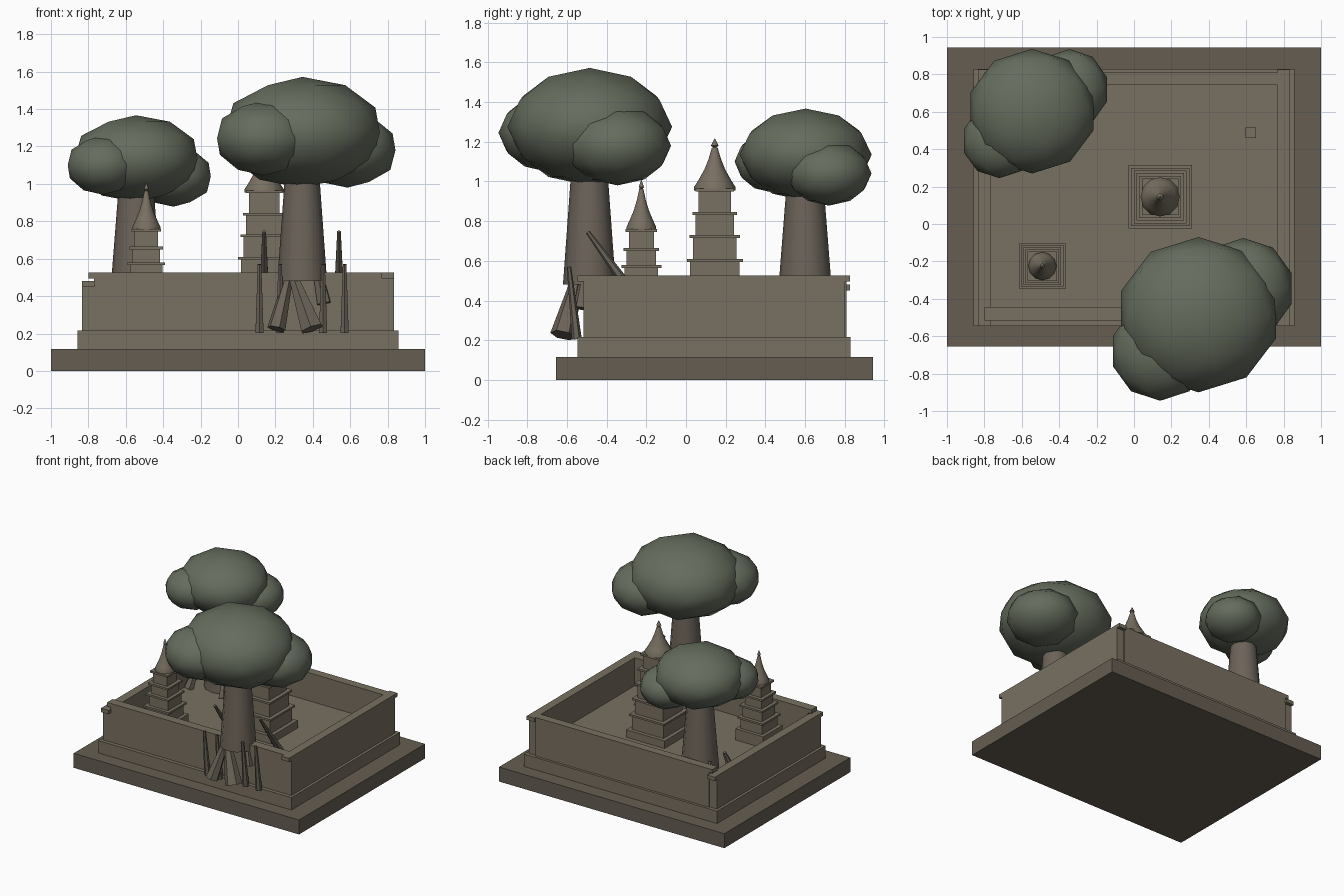
import bpy, math
from mathutils import Vector

if "Cube" in bpy.data.objects:
    bpy.data.objects.remove(bpy.data.objects["Cube"])


def material(name, rgb):
    m = bpy.data.materials.new(name)
    m.diffuse_color = (*rgb, 1)
    m.use_nodes = True
    m.node_tree.nodes["Principled BSDF"].inputs["Base Color"].default_value = m.diffuse_color
    return m


STONE = material("stone", (0.19, 0.16, 0.12))
EARTH = material("earth", (0.13, 0.11, 0.085))
BARK = material("bark", (0.15, 0.125, 0.10))
LEAF = material("leaf", (0.13, 0.15, 0.11))
FLOOR = 0.30


def finish(name, mat, smooth=None):
    ob = bpy.context.object
    ob.name = name
    ob.data.materials.append(mat)
    if smooth:
        bpy.ops.object.shade_smooth_by_angle(angle=math.radians(smooth))
    return ob


def box(name, x, y, z, mat=STONE):
    bpy.ops.mesh.primitive_cube_add(size=1, location=[sum(r) / 2 for r in (x, y, z)])
    ob = finish(name, mat)
    ob.scale = [r[1] - r[0] for r in (x, y, z)]


def taper(name, a, b, r1, r2, sides=6, mat=BARK):
    a, b = Vector(a), Vector(b)
    bpy.ops.mesh.primitive_cone_add(vertices=sides, radius1=r1, radius2=r2,
                                    depth=(b - a).length, location=(a + b) / 2)
    ob = finish(name, mat, 40 if sides > 6 else None)
    ob.rotation_euler = (b - a).to_track_quat('Z', 'Y').to_euler()


def blob(name, centre, radii):
    bpy.ops.mesh.primitive_ico_sphere_add(subdivisions=2, radius=1, location=centre)
    finish(name, LEAF, 60).scale = radii


def lathe(name, cx, cy, profile, sides=12):
    verts, faces = [], []
    for r, z in profile:
        for i in range(sides):
            a = 2 * math.pi * i / sides
            verts.append((cx + r * math.cos(a), cy + r * math.sin(a), z))
    for k in range(len(profile) - 1):
        for i in range(sides):
            j = (i + 1) % sides
            faces.append((k * sides + i, k * sides + j, (k + 1) * sides + j, (k + 1) * sides + i))
    faces.append(tuple(reversed(range(sides))))
    me = bpy.data.meshes.new(name)
    me.from_pydata(verts, [], faces)
    ob = bpy.data.objects.new(name, me)
    bpy.context.collection.objects.link(ob)
    bpy.ops.object.select_all(action='DESELECT')
    ob.select_set(True)
    bpy.context.view_layer.objects.active = ob
    finish(name, STONE, 35)


# Stepped base and courtyard floor
box("ground_slab", (-1, 1), (-0.655, 0.943), (0, 0.116), EARTH)
box("plinth", (-0.857, 0.857), (-0.546, 0.83), (0.116, 0.215))
box("courtyard_floor", (-0.8, 0.8), (-0.48, 0.78), (0.215, FLOOR))
box("offering_block", (0.597, 0.652), (0.46, 0.515), (FLOOR, FLOOR + 0.06))

# Courtyard walls with copings that overhang along their length
for name, y in (("front", (-0.516, -0.445)), ("back", (0.743, 0.81))):
    box(name + "_wall", (-0.77, 0.77), y, (0.215, 0.495))
    box(name + "_coping", (-0.8, 0.8), y, (0.495, 0.525))
for name, x, top in (("left", (-0.835, -0.767), 0.48), ("right", (0.767, 0.835), 0.525)):
    box(name + "_wall", x, (-0.516, 0.80), (0.215, top - 0.03))
    box(name + "_coping", x, (-0.546, 0.827), (top - 0.03, top))


def stupa(name, cx, cy, base, step_r, ledges, spire_r, z0, tip):
    """Square tiers with ledges, capped by a bell-shaped spire."""
    z, r = FLOOR, base
    for i, top in enumerate(ledges):
        b = r - 0.016 if i else r
        box(f"{name}_tier_{i}", (cx - b, cx + b), (cy - b, cy + b), (z, top - 0.015))
        box(f"{name}_ledge_{i}", (cx - r, cx + r), (cy - r, cy + r), (top - 0.015, top))
        z, r = top, r - step_r
    h = tip - z0
    prof = [(1, 0), (1, 0.06), (0.78, 0.2), (0.5, 0.4), (0.3, 0.6), (0.14, 0.82),
            (0.09, 0.83), (0.18, 0.86), (0.01, 1)]
    lathe(name + "_spire", cx, cy, [(r * spire_r, z0 + t * h) for r, t in prof])


stupa("large_stupa", 0.14, 0.145, 0.17, 0.0145, (0.36, 0.485, 0.61, 0.73, 0.845, 0.965),
      0.105, 0.955, 1.217)
stupa("small_stupa", -0.49, -0.225, 0.123, 0.011, (0.39, 0.485, 0.58, 0.665, 0.76),
      0.075, 0.755, 1.007)

# Front tree growing over the wall
taper("front_trunk", (0.343, -0.487, 0.48), (0.343, -0.487, 1.1), 0.133, 0.088, 12)
blob("front_canopy", (0.345, -0.485, 1.275), (0.435, 0.415, 0.297))
blob("front_canopy_left", (0.14, -0.68, 1.245), (0.265, 0.265, 0.2))
blob("front_canopy_right", (0.585, -0.345, 1.18), (0.27, 0.27, 0.2))

# Back tree rooted in the courtyard
taper("back_trunk", (-0.545, 0.6, FLOOR), (-0.545, 0.6, 1.0), 0.147, 0.092, 12)
blob("back_canopy", (-0.545, 0.603, 1.135), (0.345, 0.333, 0.232))
blob("back_canopy_left", (-0.72, 0.445, 1.1), (0.2, 0.2, 0.158))
blob("back_canopy_right", (-0.345, 0.72, 1.04), (0.21, 0.215, 0.162))

# Thin roots hanging down the outside of the front wall
for i, x in enumerate((0.115, 0.225, 0.455, 0.57)):
    taper(f"hanging_root_{i}", (x, -0.55, 0.205), (x, -0.59, 0.57), 0.025, 0.011)
# Thick buttress roots below the front trunk
taper("buttress_root_left", (0.205, -0.62, 0.225), (0.275, -0.54, 0.52), 0.05, 0.022)
taper("buttress_root_right", (0.395, -0.62, 0.225), (0.29, -0.55, 0.52), 0.065, 0.025)
taper("buttress_root_side", (0.46, -0.53, 0.36), (0.42, -0.5, 0.56), 0.04, 0.025)
# Roots leaning into the courtyard
for i, x in enumerate((0.14, 0.54)):
    taper(f"inner_root_{i}", (x, -0.17, FLOOR), (x, -0.495, 0.745), 0.036, 0.011)
# Roots around the back trunk
for i, (x, dx) in enumerate(((-0.46, 0.04), (-0.69, -0.04))):
    taper(f"back_root_{i}", (x + dx, 0.72, FLOOR), (x, 0.68, 0.515), 0.04, 0.013)
    taper(f"back_root_inner_{i}", (x + dx, 0.42, FLOOR), (x, 0.5, 0.515), 0.04, 0.013)
